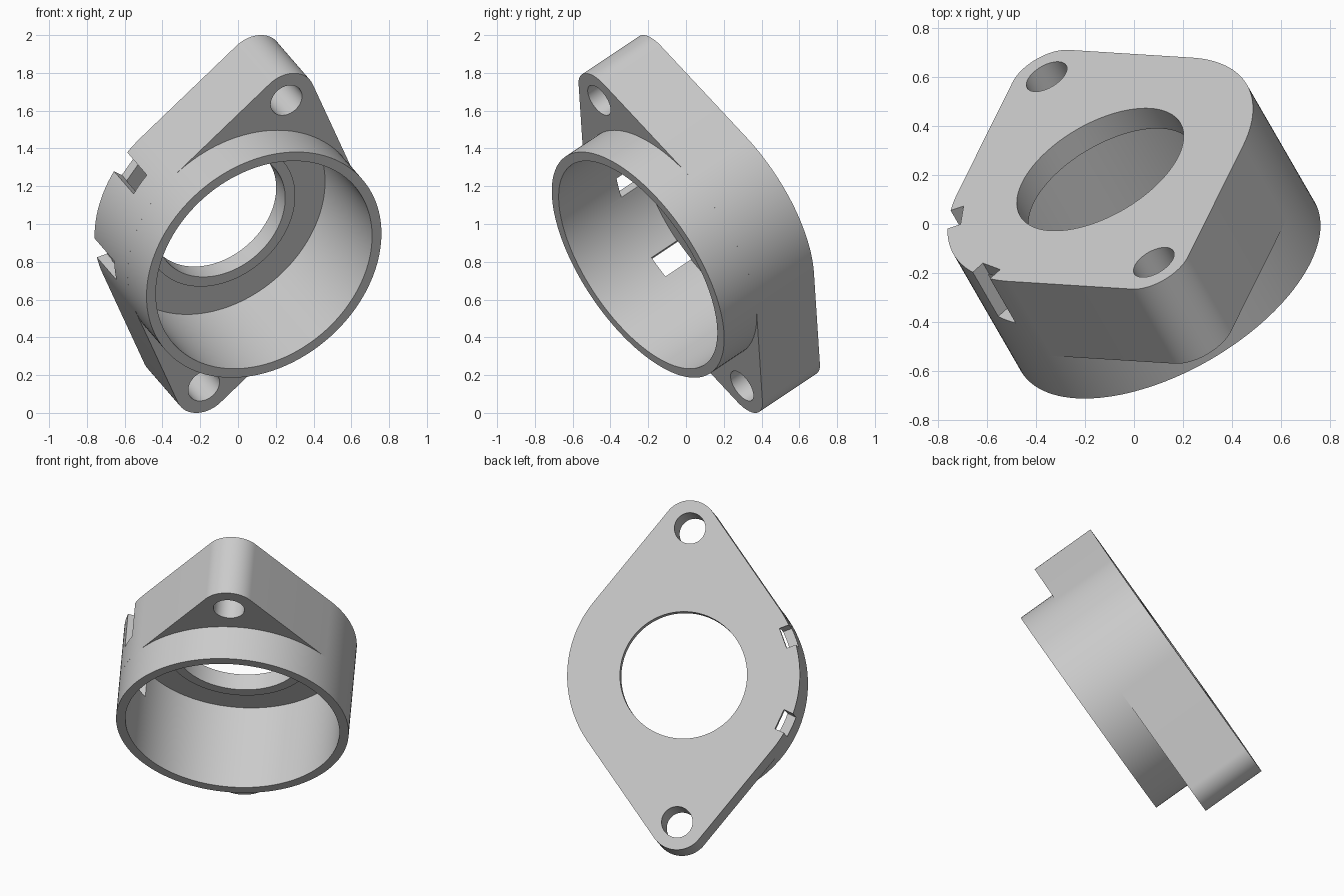
import bpy, bmesh
from math import sin, cos, asin, pi, radians
from mathutils import Matrix, Vector

cube = bpy.data.objects.get("Cube")
if cube:
    bpy.data.objects.remove(cube, do_unlink=True)

# Main sizes
RING, BORE, HOLE, COLLAR = 0.69, 0.635, 0.377, 0.436
LUG, LUG_DIST, BOLT = 0.165, 0.873, 0.092
FLANGE, DEPTH, FLOOR, COLLAR_TOP = 0.405, 0.635, 0.06, 0.11
SLOT_WIDTH, SLOT_DEPTH, SLOT_ANGLE = 0.125, 0.24, radians(22.5)
SEGMENTS = 128

metal = bpy.data.materials.new("light grey")
metal.use_nodes = True
grey = (0.6, 0.6, 0.6, 1)
metal.diffuse_color = grey
metal.node_tree.nodes["Principled BSDF"].inputs["Base Color"].default_value = grey


def make_object(name, bm):
    bmesh.ops.recalc_face_normals(bm, faces=bm.faces)
    mesh = bpy.data.meshes.new(name)
    bm.to_mesh(mesh)
    bm.free()
    mesh.materials.append(metal)
    obj = bpy.data.objects.new(name, mesh)
    bpy.context.collection.objects.link(obj)
    return obj


def prism(name, outline, low, high):
    bm = bmesh.new()
    face = bm.faces.new([bm.verts.new((x, y, low)) for x, y in outline])
    top = bmesh.ops.extrude_face_region(bm, geom=[face], use_keep_orig=True)
    verts = [v for v in top["geom"] if isinstance(v, bmesh.types.BMVert)]
    bmesh.ops.translate(bm, verts=verts, vec=(0, 0, high - low))
    return make_object(name, bm)


def lathe(name, profile, closed):
    bm = bmesh.new()
    verts = [bm.verts.new((r, 0, z)) for r, z in profile]
    pairs = list(zip(verts, verts[1:]))
    if closed:
        pairs.append((verts[-1], verts[0]))
    edges = [bm.edges.new(p) for p in pairs]
    bmesh.ops.spin(bm, geom=verts + edges, cent=(0, 0, 0), axis=(0, 0, 1),
                   angle=2 * pi, steps=SEGMENTS, use_duplicate=False)
    bmesh.ops.remove_doubles(bm, verts=bm.verts, dist=0.0001)
    return make_object(name, bm)


def arc(cx, cy, radius, start, end, steps):
    for i in range(steps + 1):
        a = start + (end - start) * i / steps
        yield cx + radius * cos(a), cy + radius * sin(a)


def cut(target, cutter):
    cutter.hide_render = True
    mod = target.modifiers.new("cut", "BOOLEAN")
    mod.operation, mod.solver, mod.object = "DIFFERENCE", "EXACT", cutter
    bpy.context.view_layer.objects.active = target
    bpy.ops.object.modifier_apply(modifier=mod.name)
    bpy.data.objects.remove(cutter, do_unlink=True)


# Flange: round middle with straight tangents to two lugs
t = asin((RING - LUG) / LUG_DIST)
outline = [*arc(0, 0, RING, -t, t, 32),
           *arc(0, LUG_DIST, LUG, t, pi - t, 32),
           *arc(0, 0, RING, pi - t, pi + t, 32),
           *arc(0, -LUG_DIST, LUG, pi + t, 2 * pi - t, 32)]
flange = prism("flange", outline, 0, FLANGE)

# Stepped bore with a raised collar around the through hole
cut(flange, lathe("bore_cutter", [
    (0, -0.1), (HOLE, -0.1), (HOLE, COLLAR_TOP), (COLLAR, COLLAR_TOP),
    (COLLAR, FLOOR), (BORE, FLOOR), (BORE, DEPTH), (0, DEPTH)], False))

# Bolt holes in both lugs
for side in (-1, 1):
    circle = list(arc(0, side * LUG_DIST, BOLT, 0, 2 * pi, 48))[:-1]
    cut(flange, prism("bolt_cutter", circle, -0.1, DEPTH))

# Two radial slots through the side wall, open at the back
for side in (-1, 1):
    turn = Matrix.Rotation(pi - side * SLOT_ANGLE, 2)
    h = SLOT_WIDTH / 2
    box = [turn @ Vector(p) for p in ((0.628, -h), (0.8, -h), (0.8, h), (0.628, h))]
    cut(flange, prism("slot_cutter", box, -0.1, SLOT_DEPTH))

# Barrel rim in front of the flange
barrel = lathe("barrel", [(BORE, FLANGE), (RING, FLANGE),
                          (RING, DEPTH), (BORE, DEPTH)], True)

# Tilt into place: columns are the side, lug and bore directions
c, s = cos(pi / 6), sin(pi / 6)
pose = Matrix(((c, s * s, c * s, -0.1375),
               (s, -c * s, -c * c, 0.222),
               (0, c, -s, 1.1013),
               (0, 0, 0, 1)))
for obj in (flange, barrel):
    obj.data.transform(pose)
    bpy.ops.object.select_all(action="DESELECT")
    obj.select_set(True)
    bpy.context.view_layer.objects.active = obj
    bpy.ops.object.shade_smooth_by_angle(angle=radians(30))
